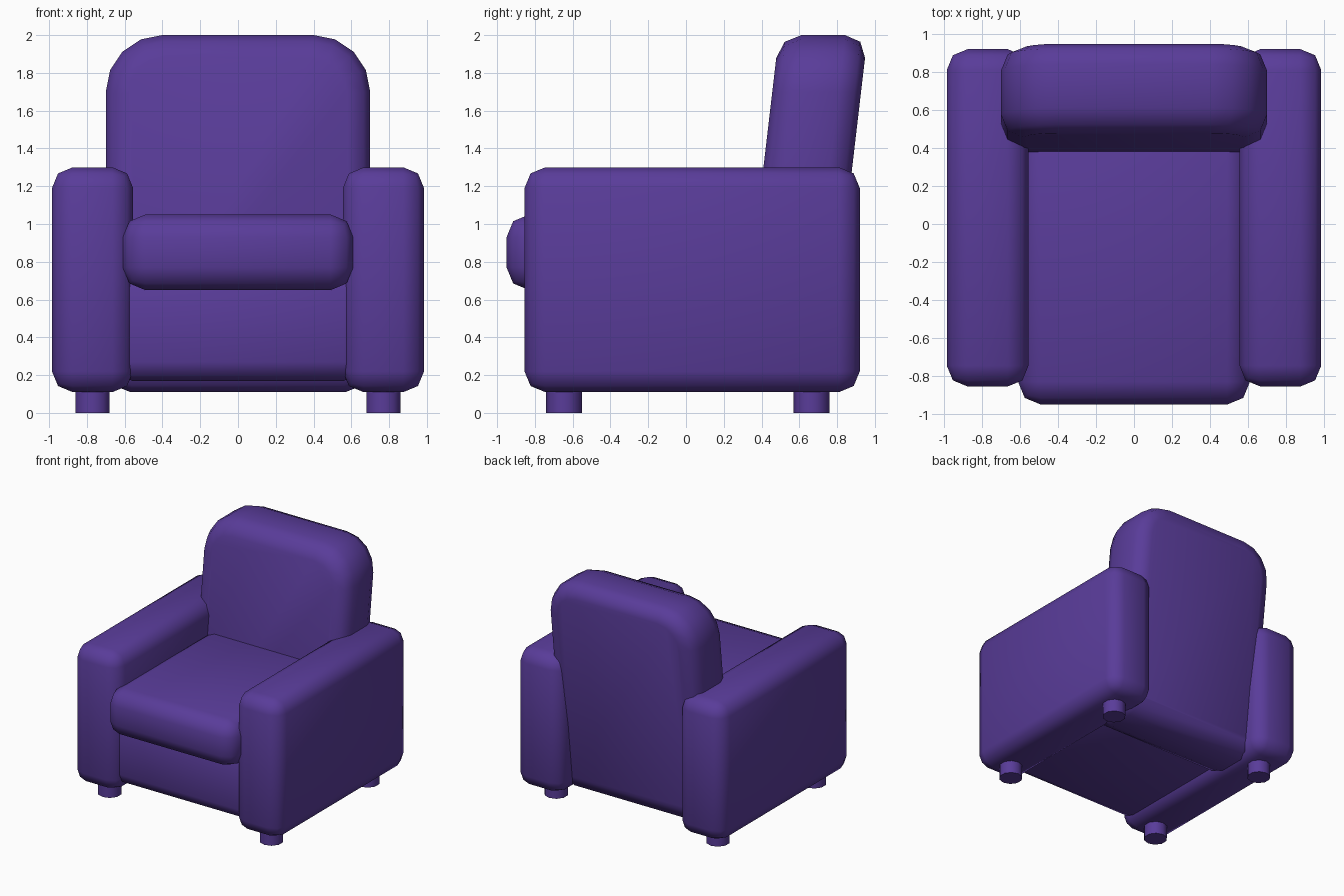
import bpy, bmesh, math

if "Cube" in bpy.data.objects:
    bpy.data.objects.remove(bpy.data.objects["Cube"])

mat = bpy.data.materials.new("purple_fabric")
mat.diffuse_color = (0.10, 0.045, 0.32, 1)
mat.use_nodes = True
mat.node_tree.nodes["Principled BSDF"].inputs["Base Color"].default_value = mat.diffuse_color


def finish(bm, name):
    bmesh.ops.recalc_face_normals(bm, faces=bm.faces)
    mesh = bpy.data.meshes.new(name)
    bm.to_mesh(mesh)
    bm.free()
    for p in mesh.polygons:
        p.use_smooth = True
    mesh.materials.append(mat)
    ob = bpy.data.objects.new(name, mesh)
    bpy.context.collection.objects.link(ob)
    return ob


def soft_box(name, lo, hi, r):
    """Box between two corners with rounded edges."""
    bm = bmesh.new()
    bmesh.ops.create_cube(bm, size=1)
    for v in bm.verts:
        v.co = [(a + b) / 2 + c * (b - a) for a, b, c in zip(lo, hi, v.co)]
    bmesh.ops.bevel(bm, geom=bm.edges[:], offset=r, segments=2,
                    profile=0.5, affect='EDGES')
    return finish(bm, name)


# Seat base and cushion
soft_box("seat_base", (-0.66, -0.80, 0.17), (0.66, 0.55, 0.75), 0.10)
soft_box("seat_cushion", (-0.61, -0.95, 0.65), (0.61, 0.60, 1.05), 0.12)

# Arms and legs, mirrored left and right
for side, s in (("left", -1), ("right", 1)):
    x0, x1 = sorted((s * 0.555, s * 0.985))
    soft_box(side + "_arm", (x0, -0.855, 0.11), (x1, 0.92, 1.30), 0.11)
    for end, y in (("front", -0.645), ("back", 0.665)):
        bm = bmesh.new()
        bmesh.ops.create_cone(bm, cap_ends=True, segments=10,
                              radius1=0.095, radius2=0.095, depth=0.2)
        bmesh.ops.translate(bm, verts=bm.verts, vec=(s * 0.77, y, 0.10))
        leg = finish(bm, f"{end}_{side}_leg")
        for p in leg.data.polygons:
            p.use_smooth = len(p.vertices) == 4

# Backrest: rounded outline, extruded, rims softened, then leaned back
W, Z0, Z1 = 0.70, 0.11, 2.0
outline = []
for sx, z, r, start, n in ((1, Z0, 0.13, -90, 2), (1, Z1, 0.30, 0, 4),
                           (-1, Z1, 0.30, 90, 4), (-1, Z0, 0.13, 180, 2)):
    cx, cz = sx * (W - r), z + (r if z == Z0 else -r)
    for i in range(n + 1):
        a = math.radians(start + 90 * i / n)
        outline.append((cx + r * math.cos(a), cz + r * math.sin(a)))
bm = bmesh.new()
face = bm.faces.new([bm.verts.new((x, 0.41, z)) for x, z in outline])
ext = bmesh.ops.extrude_face_region(bm, geom=[face], use_keep_orig=True)
moved = [g for g in ext["geom"] if isinstance(g, bmesh.types.BMVert)]
bmesh.ops.translate(bm, verts=moved, vec=(0, 0.47, 0))
bmesh.ops.recalc_face_normals(bm, faces=bm.faces)
rims = [e for e in bm.edges if abs(e.verts[0].co.y - e.verts[1].co.y) < 1e-4]
bmesh.ops.bevel(bm, geom=rims, offset=0.12, segments=2, profile=0.5,
                affect='EDGES', clamp_overlap=False)
for v in bm.verts:
    v.co.y += (v.co.z - 1.3) * 0.117
finish(bm, "backrest")
